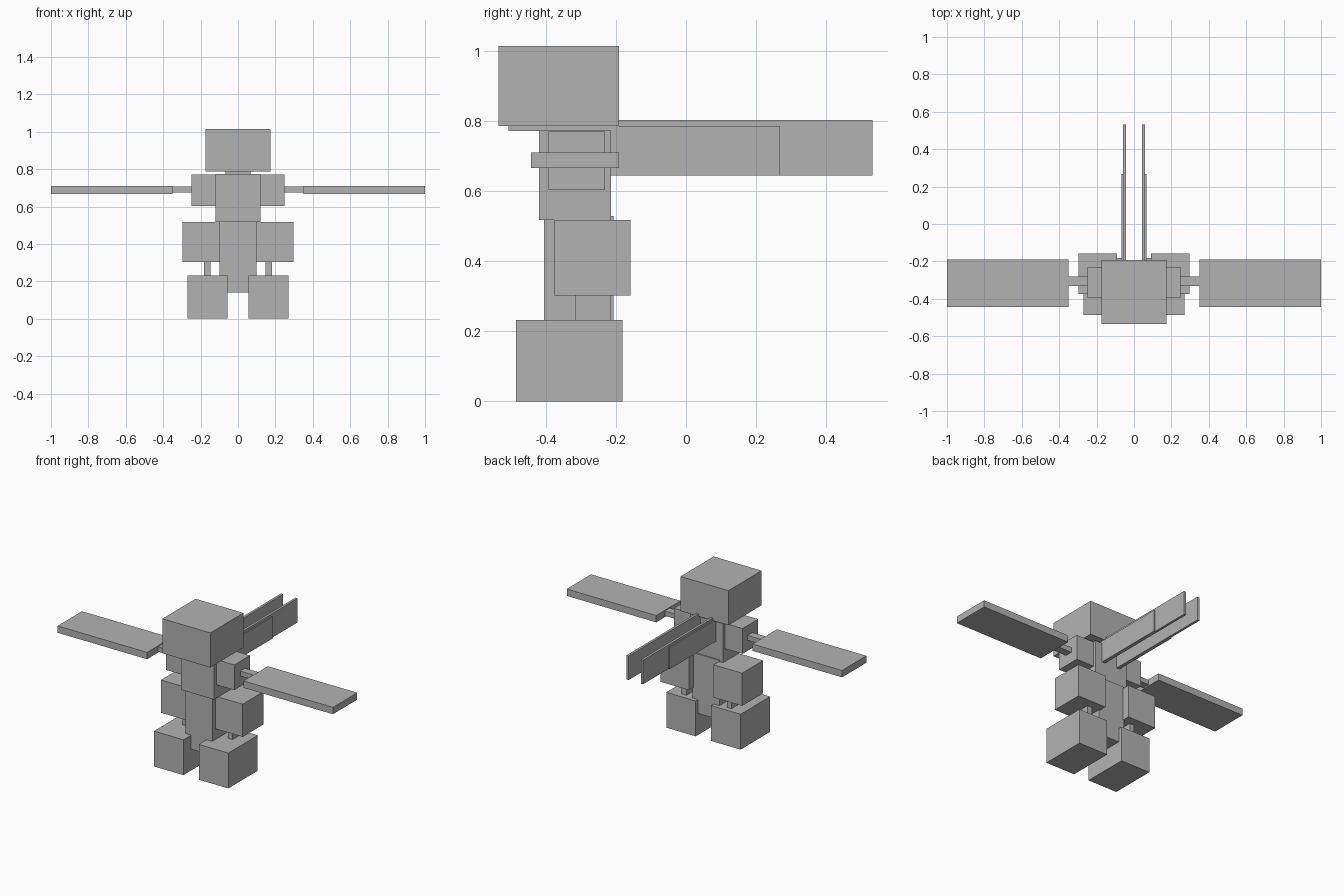
import bpy

# Single flat grey
grey = bpy.data.materials.new("plain grey")
grey.diffuse_color = (0.45, 0.45, 0.45, 1)


def box(name, x, y, z):
    """Axis-aligned box from (min, max) ranges."""
    lo, hi = zip(x, y, z)
    bpy.ops.mesh.primitive_cube_add(
        size=1, location=[(a + b) / 2 for a, b in zip(lo, hi)])
    ob = bpy.context.object
    ob.name = name
    ob.scale = [b - a for a, b in zip(lo, hi)]
    bpy.ops.object.transform_apply(location=False, rotation=False, scale=True)
    ob.data.materials.append(grey)
    return ob


def pair(name, x, y, z):
    """The same box on both sides of x = 0."""
    box("right_" + name, x, y, z)
    box("left_" + name, (-x[1], -x[0]), y, z)


# Head, neck and trunk
box("head", (-0.174, 0.174), (-0.535, -0.192), (0.787, 1.014))
box("neck", (-0.068, 0.068), (-0.507, -0.243), (0.772, 0.788))
box("chest", (-0.12, 0.12), (-0.42, -0.214), (0.518, 0.773))
box("lower_body", (-0.098, 0.098), (-0.406, -0.207), (0.14, 0.53))

# Shoulders, arms and wide flat wings
pair("shoulder", (0.118, 0.249), (-0.393, -0.231), (0.604, 0.77))
pair("arm", (0.245, 0.355), (-0.332, -0.282), (0.674, 0.706))
pair("wing", (0.35, 1.0), (-0.443, -0.191), (0.666, 0.711))

# Legs
pair("thigh", (0.09, 0.297), (-0.375, -0.158), (0.303, 0.518))
pair("shin", (0.147, 0.181), (-0.315, -0.214), (0.228, 0.307))
pair("foot", (0.056, 0.27), (-0.486, -0.181), (0.0, 0.232))

# Upright blades on the back, with thin side plates
pair("back_blade", (0.044, 0.06), (-0.235, 0.532), (0.645, 0.803))
pair("blade_plate", (0.06, 0.068), (-0.378, 0.267), (0.645, 0.787))
